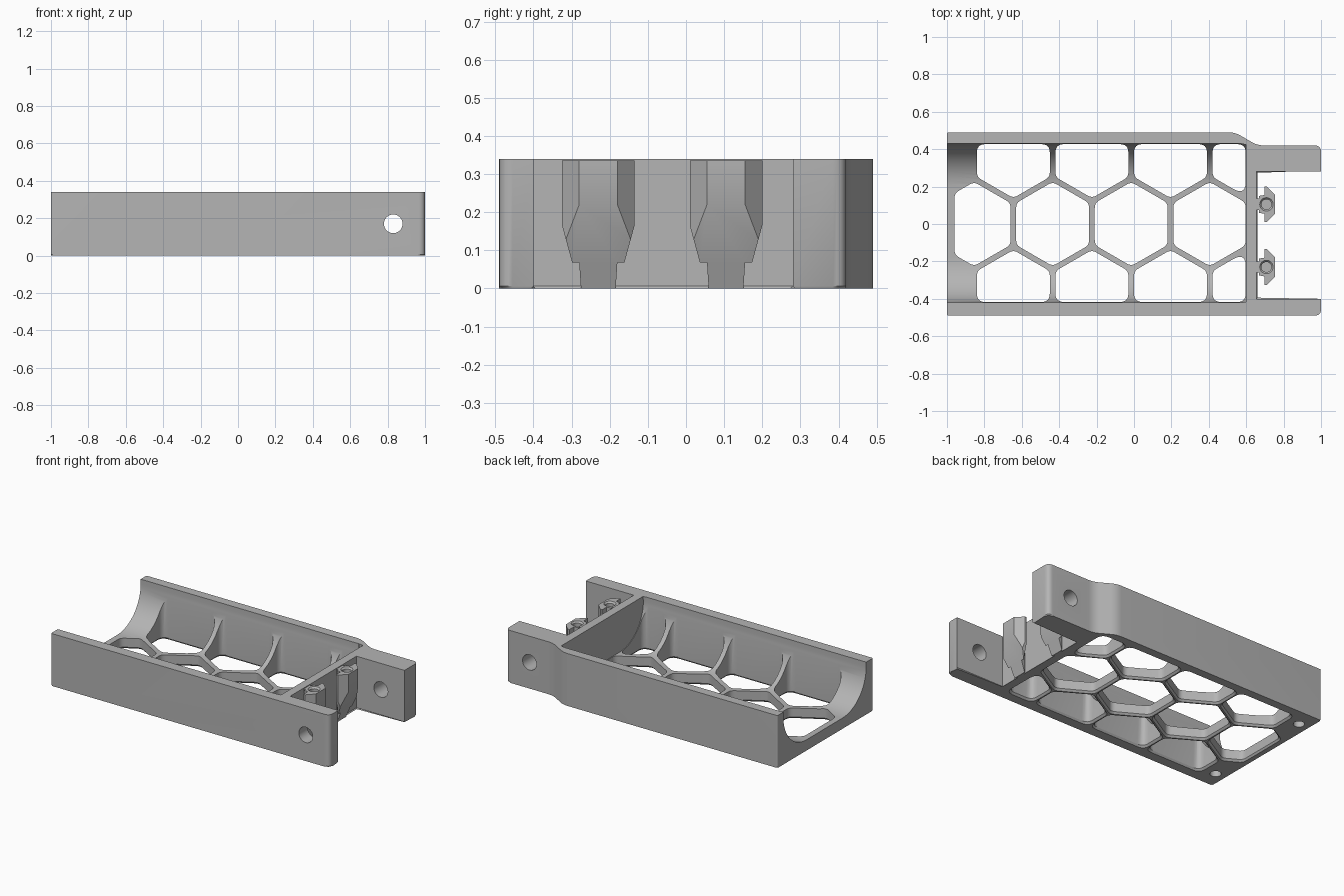
import bpy, bmesh, math
from mathutils import Vector

if "Cube" in bpy.data.objects:
    bpy.data.objects.remove(bpy.data.objects["Cube"])

grey = bpy.data.materials.new("plain_grey")
grey.use_nodes = True
COLOUR = (0.46, 0.46, 0.46, 1)
grey.diffuse_color = COLOUR
grey.node_tree.nodes["Principled BSDF"].inputs["Base Color"].default_value = COLOUR

HEIGHT, FLOOR, FILLET = 0.34, 0.07, 0.24
WALL_FRONT, WALL_BACK, WALL_END = -0.42, 0.43, 0.6


def round_poly(points, radii, steps=6):
    """Round the corners of a polygon; radii is a number or one per corner."""
    pts = [Vector(p) for p in points]
    out = []
    for i, p in enumerate(pts):
        r = radii[i] if isinstance(radii, list) else radii
        a, b = pts[i - 1] - p, pts[(i + 1) % len(pts)] - p
        if r == 0:
            out.append(p)
            continue
        t = min(r / math.tan(a.angle(b) / 2), 0.45 * a.length, 0.45 * b.length)
        start, end = p + a.normalized() * t, p + b.normalized() * t
        for k in range(steps + 1):
            u = k / steps
            out.append(start * (1 - u) ** 2 + p * (2 * u * (1 - u)) + end * u * u)
    return out


def clip(points, axis, limit, sign):
    """Keep the part of a polygon on one side of an axis-aligned line."""
    out = []
    for i, p in enumerate(points):
        q = points[i - 1]
        dp, dq = sign * (limit - p[axis]), sign * (limit - q[axis])
        if dp * dq < 0:
            out.append(q.lerp(p, dq / (dq - dp)))
        if dp >= 0:
            out.append(p)
    return out


def loft(bm, rings):
    """Join equal rings of 3D points into a closed solid."""
    rows = [[bm.verts.new(p) for p in ring] for ring in rings]
    n = len(rows[0])
    bm.faces.new(rows[0][::-1])
    bm.faces.new(rows[-1])
    for low, high in zip(rows, rows[1:]):
        for i in range(n):
            j = (i + 1) % n
            bm.faces.new((low[i], low[j], high[j], high[i]))


def prism(bm, outline, z0, z1):
    loft(bm, [[(p[0], p[1], z) for p in outline] for z in (z0, z1)])


def circle(x, y, r, n=32):
    return [(x + r * math.cos(math.tau * i / n), y + r * math.sin(math.tau * i / n))
            for i in range(n)]


def make(name, bm):
    bmesh.ops.recalc_face_normals(bm, faces=bm.faces)
    mesh = bpy.data.meshes.new(name)
    bm.to_mesh(mesh)
    bm.free()
    mesh.materials.append(grey)
    obj = bpy.data.objects.new(name, mesh)
    bpy.context.collection.objects.link(obj)
    return obj


def activate(obj):
    bpy.ops.object.select_all(action='DESELECT')
    obj.select_set(True)
    bpy.context.view_layer.objects.active = obj


def cut(obj, bm):
    """Subtract a solid and discard the cutter."""
    cutter = make("cutter", bm)
    cutter.hide_render = True
    activate(obj)
    mod = obj.modifiers.new("cut", 'BOOLEAN')
    mod.operation, mod.solver, mod.object = 'DIFFERENCE', 'EXACT', cutter
    bpy.ops.object.modifier_apply(modifier=mod.name)
    bpy.data.objects.remove(cutter)


def smooth(obj):
    activate(obj)
    bpy.ops.object.shade_smooth_by_angle(angle=math.radians(30))


# Tray block with two arms, the back one stepped inward
outline = round_poly(
    [(-1, -.49), (1, -.49), (1, -.40), (.655, -.40), (.655, .28),
     (1, .28), (1, .42), (.66, .42), (.54, .49), (-1, .49)],
    [.008, .035, 0, 0, 0, 0, .035, .13, .13, .008])
bm = bmesh.new()
prism(bm, outline, 0, HEIGHT)
bottom = [e for e in bm.edges if all(v.co.z < .001 for v in e.verts)]
bmesh.ops.bevel(bm, geom=bottom, offset=.006, segments=1, affect='EDGES')
tray = make("tray", bm)

# Trough with large side fillets, open at the left end
profile = [(WALL_FRONT, .5)]
for centre, start in ((WALL_FRONT + FILLET, math.pi), (WALL_BACK - FILLET, 1.5 * math.pi)):
    for k in range(17):
        a = start + k / 16 * math.pi / 2
        profile.append((centre + FILLET * math.cos(a),
                        FLOOR + FILLET + FILLET * math.sin(a)))
profile.append((WALL_BACK, .5))
bm = bmesh.new()
loft(bm, [[(x, y, z) for y, z in profile] for x in (-1.1, WALL_END)])
rim = [e for e in bm.edges if all(v.co.x > WALL_END - .01 and v.co.z < .51 for v in e.verts)
       and any(v.co.z < .49 for v in e.verts)]
bmesh.ops.bevel(bm, geom=rim, offset=.035, segments=5, profile=.5, affect='EDGES')
cut(tray, bm)

# Honeycomb openings, clipped to the floor and flared underneath
PITCH, RADIUS = .42, .225
bm = bmesh.new()
for row in (-1, 0, 1):
    for col in range(4):
        cx = -.855 + PITCH * (col + .5 * abs(row))
        cy = row * PITCH * math.sqrt(3) / 2
        cell = [Vector((cx + RADIUS * math.sin(k * math.pi / 3),
                        cy + RADIUS * math.cos(k * math.pi / 3))) for k in range(6)]
        for axis, limit, sign in ((0, -.96, -1), (0, WALL_END - .003, 1),
                                  (1, WALL_FRONT + .003, -1), (1, WALL_BACK - .003, 1)):
            cell = clip(cell, axis, limit, sign)
        cell = round_poly(cell, .045)
        mid = sum(cell, Vector((0, 0))) / len(cell)
        flare = [p + (p - mid).normalized() * .012 for p in cell]
        loft(bm, [[(p.x, p.y, z) for p in ring]
                  for ring, z in ((flare, -.02), (flare, 0), (cell, .012), (cell, .33))])
cut(tray, bm)

# Pivot holes through both arms
bm = bmesh.new()
for y0, y1 in ((-.6, -.3), (.2, .6)):
    loft(bm, [[(x, y, z) for x, z in circle(.83, .17, .05)] for y in (y0, y1)])
cut(tray, bm)

# Blind holes underneath the open end
bm = bmesh.new()
for y in (-.375, .375):
    prism(bm, circle(-.93, y, .033), -.05, .06)
cut(tray, bm)
smooth(tray)

# Barbed clips on the end wall
for name, y in (("back_clip", .105), ("front_clip", -.23)):
    half = [(.64, .03), (.668, .03), (.668, .045), (.697, .05), (.697, .095), (.71, .095), (.755, .05)]
    shape = [(x, y - w) for x, w in half] + [(x, y + w) for x, w in reversed(half)]
    bm = bmesh.new()
    prism(bm, shape, 0, .335)
    # Taper the front and the two sides towards the bottom
    for point, normal in (((.755, y, .22), (.22, 0, -.084)),
                          ((.7, y + .095, .165), (0, .165, -.045)),
                          ((.7, y - .095, .165), (0, -.165, -.045))):
        bmesh.ops.bisect_plane(bm, geom=bm.verts[:] + bm.edges[:] + bm.faces[:],
                               plane_co=point, plane_no=normal, clear_outer=True)
        bmesh.ops.holes_fill(bm, edges=[e for e in bm.edges if e.is_boundary], sides=0)
    clip_obj = make(name, bm)
    # Countersunk hole in the top
    bm = bmesh.new()
    loft(bm, [[(px, py, z) for px, py in circle(.708, y, r, 24)]
              for r, z in ((.027, .2), (.027, .325), (.037, .336), (.037, .4))])
    cut(clip_obj, bm)
    smooth(clip_obj)
